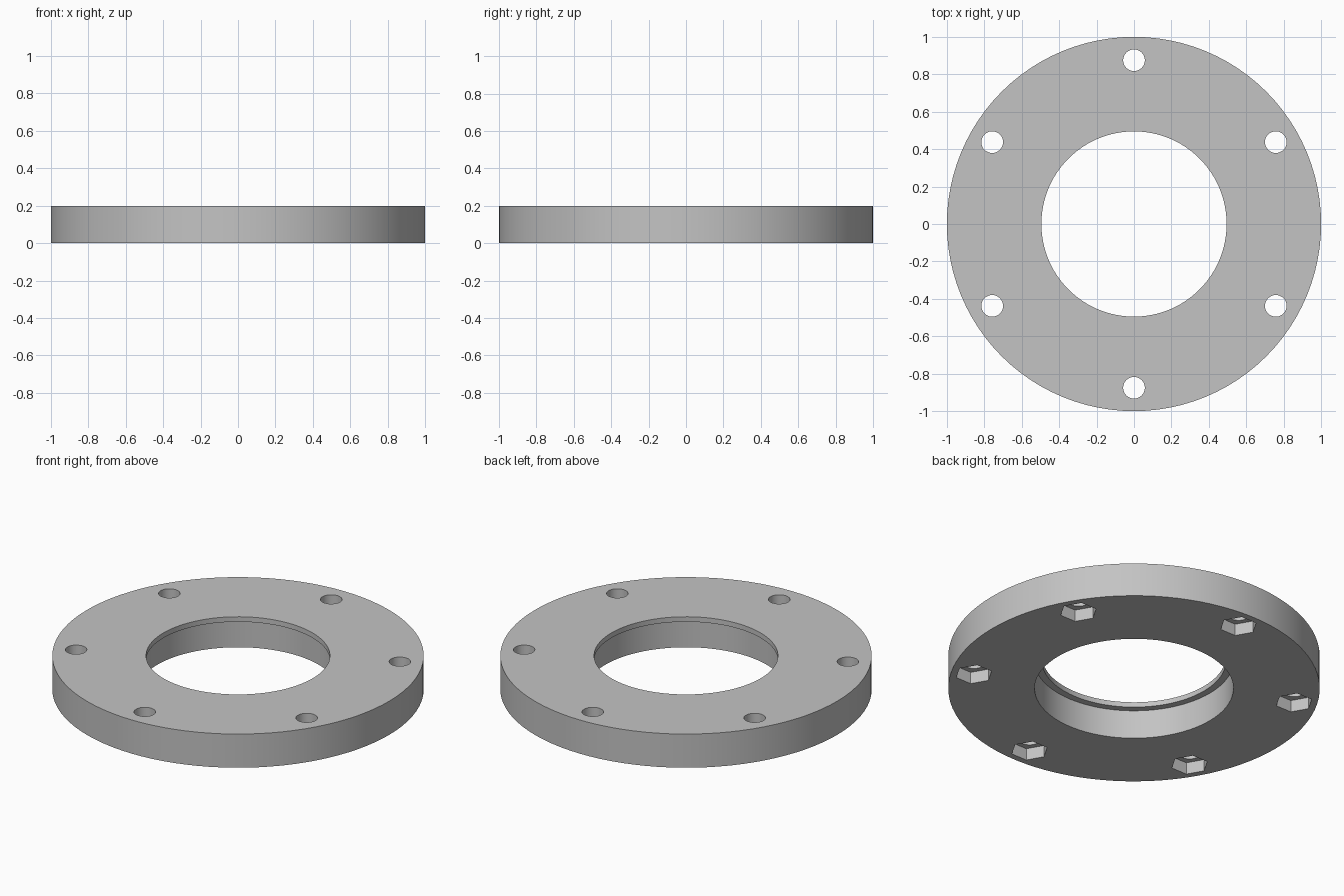
import bpy
import bmesh
from math import cos, sin, pi, radians
from mathutils import Matrix, Vector

OUTER_R, HEIGHT = 1.0, 0.2
LIP_R, BORE_R, LIP_Z = 0.495, 0.535, 0.17
BOLT_CIRCLE, HOLE_R = 0.875, 0.058
NUT_R, NUT_DEPTH = 0.101, 0.07
SEGMENTS = 96

cube = bpy.data.objects.get("Cube")
if cube:
    bpy.data.objects.remove(cube, do_unlink=True)

grey = bpy.data.materials.new("plain grey")
grey.use_nodes = True
colour = (0.55, 0.55, 0.55, 1)
grey.diffuse_color = colour
grey.node_tree.nodes["Principled BSDF"].inputs["Base Color"].default_value = colour


def make_object(name, bm):
    bmesh.ops.recalc_face_normals(bm, faces=bm.faces)
    mesh = bpy.data.meshes.new(name)
    bm.to_mesh(mesh)
    bm.free()
    mesh.materials.append(grey)
    obj = bpy.data.objects.new(name, mesh)
    bpy.context.collection.objects.link(obj)
    return obj


def lathe(name, profile):
    """Revolve a closed radius/height outline around z."""
    bm = bmesh.new()
    rings = []
    for i in range(SEGMENTS):
        a = 2 * pi * i / SEGMENTS
        rings.append([bm.verts.new((r * cos(a), r * sin(a), z)) for r, z in profile])
    n = len(profile)
    for i in range(SEGMENTS):
        a, b = rings[i], rings[(i + 1) % SEGMENTS]
        for j in range(n):
            k = (j + 1) % n
            bm.faces.new((a[j], b[j], b[k], a[k]))
    return make_object(name, bm)


def prism_ring(name, sides, radius, bottom, top):
    """Six prisms spaced around the bolt circle, for cutting."""
    bm = bmesh.new()
    for i in range(6):
        a = radians(30 + 60 * i)
        centre = Vector((BOLT_CIRCLE * cos(a), BOLT_CIRCLE * sin(a), (bottom + top) / 2))
        made = bmesh.ops.create_circle(bm, cap_ends=True, segments=sides, radius=radius)
        # first corner along x
        corner = made["verts"][0].co
        turn = Matrix.Rotation(-corner.to_2d().angle_signed(Vector((1, 0))) * -1, 4, "Z")
        turn = Matrix.Rotation(-math_angle(corner), 4, "Z")
        bmesh.ops.transform(bm, matrix=turn, verts=made["verts"])
        bmesh.ops.translate(bm, verts=made["verts"], vec=centre - Vector((0, 0, (top - bottom) / 2)))
        face = made["verts"][0].link_faces[0]
        up = bmesh.ops.extrude_face_region(bm, geom=[face], use_keep_orig=True)
        verts = [g for g in up["geom"] if isinstance(g, bmesh.types.BMVert)]
        bmesh.ops.translate(bm, verts=verts, vec=(0, 0, top - bottom))
    cutter = make_object(name, bm)
    cutter.hide_render = True
    return cutter


def math_angle(v):
    return Vector((1, 0)).angle_signed(v.to_2d()) * -1


# Ring body with a thin inner lip at the top of the bore
flange = lathe("flange_ring", [
    (OUTER_R, 0), (OUTER_R, HEIGHT), (LIP_R, HEIGHT),
    (LIP_R, LIP_Z), (BORE_R, LIP_Z), (BORE_R, 0)])

# Bolt holes and the hexagonal nut pockets underneath
cutters = [
    prism_ring("bolt_hole_cutter", 32, HOLE_R, -0.1, HEIGHT + 0.1),
    prism_ring("nut_pocket_cutter", 6, NUT_R, -0.1, NUT_DEPTH)]
for cutter in cutters:
    cut = flange.modifiers.new(cutter.name, "BOOLEAN")
    cut.operation = "DIFFERENCE"
    cut.solver = "EXACT"
    cut.object = cutter

# Bake the cuts and remove the cutters
bpy.context.view_layer.update()
graph = bpy.context.evaluated_depsgraph_get()
result = bpy.data.meshes.new_from_object(flange.evaluated_get(graph))
flange.modifiers.clear()
flange.data = result
for cutter in cutters:
    bpy.data.objects.remove(cutter, do_unlink=True)

# Rounded walls shade smoothly, rims stay sharp
bpy.ops.object.select_all(action="DESELECT")
flange.select_set(True)
bpy.context.view_layer.objects.active = flange
bpy.ops.object.shade_smooth_by_angle(angle=radians(30))
